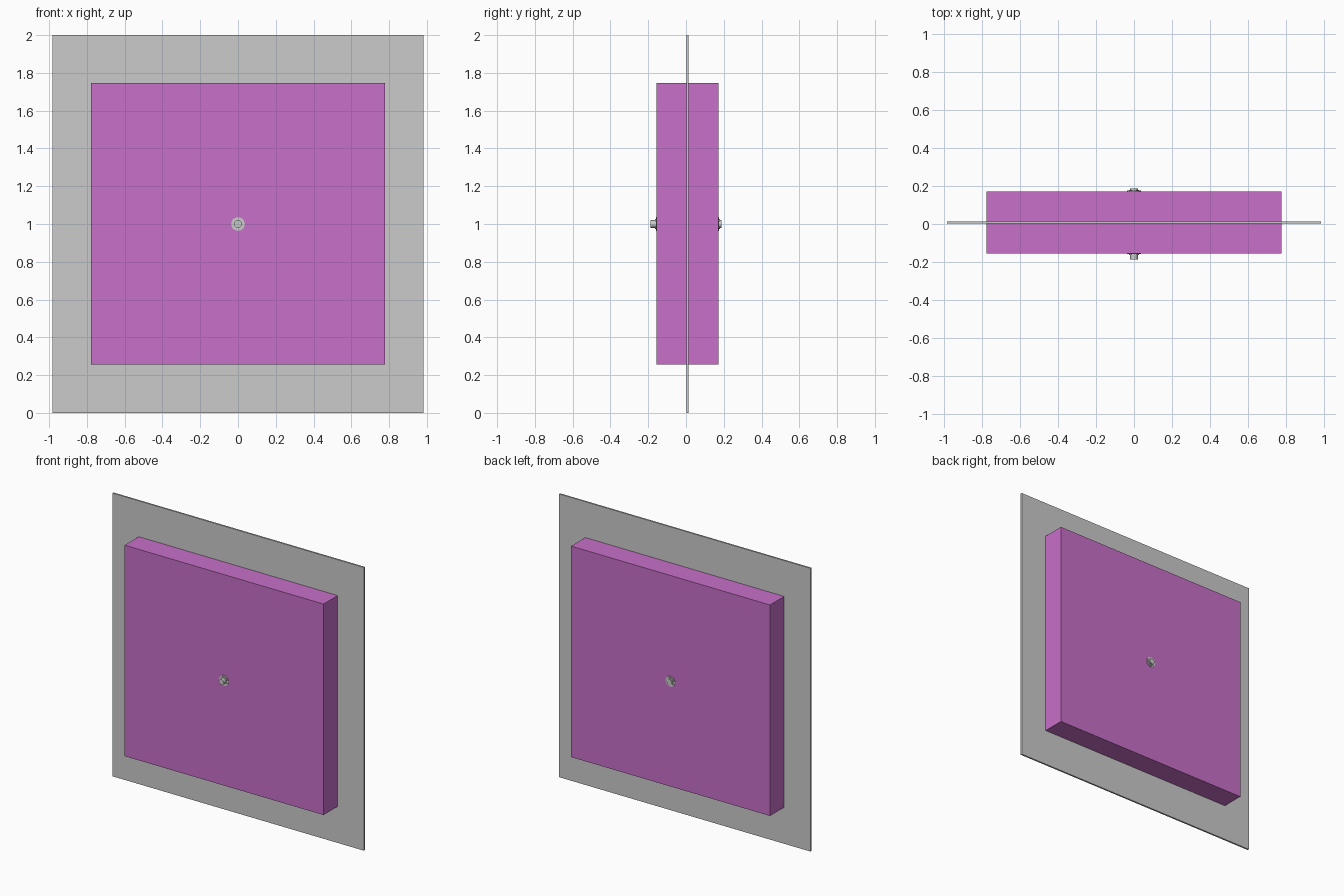
import bpy
from math import pi

if "Cube" in bpy.data.objects:
    bpy.data.objects.remove(bpy.data.objects["Cube"])


def box(name, lo, hi):
    size = [b - a for a, b in zip(lo, hi)]
    mid = [(a + b) / 2 for a, b in zip(lo, hi)]
    bpy.ops.mesh.primitive_cube_add(size=1, location=mid)
    ob = bpy.context.object
    ob.name = name
    ob.scale = size
    bpy.ops.object.transform_apply(location=False, rotation=False, scale=True)
    return ob


def disc(name, radius, y0, y1, sides=32):
    bpy.ops.mesh.primitive_cylinder_add(
        vertices=sides, radius=radius, depth=y1 - y0,
        location=(0, (y0 + y1) / 2, 1.0), rotation=(pi / 2, 0, 0))
    ob = bpy.context.object
    ob.name = name
    bpy.ops.object.shade_smooth_by_angle()
    return ob


FRONT, BACK = -0.155, 0.172

# Thin square backing sheet
box("thin_panel", (-0.983, 0.002, 0), (0.983, 0.014, 2))

# Thick coloured block passing through the sheet
block = box("thick_block", (-0.777, FRONT, 0.257), (0.777, BACK, 1.747))
mat = bpy.data.materials.new("magenta")
mat.diffuse_color = (0.58, 0.16, 0.58, 1)
mat.use_nodes = True
mat.node_tree.nodes["Principled BSDF"].inputs["Base Color"].default_value = mat.diffuse_color
block.data.materials.append(mat)

# Through bolt with a washer on each face
disc("through_bolt", 0.02, -0.187, 0.187)
disc("front_washer", 0.036, FRONT - 0.004, FRONT + 0.002)
disc("back_washer", 0.036, BACK - 0.002, BACK + 0.004)
# Wider collars seated against the washers
disc("front_collar", 0.027, FRONT - 0.008, FRONT)
disc("back_collar", 0.027, BACK, BACK + 0.008)
